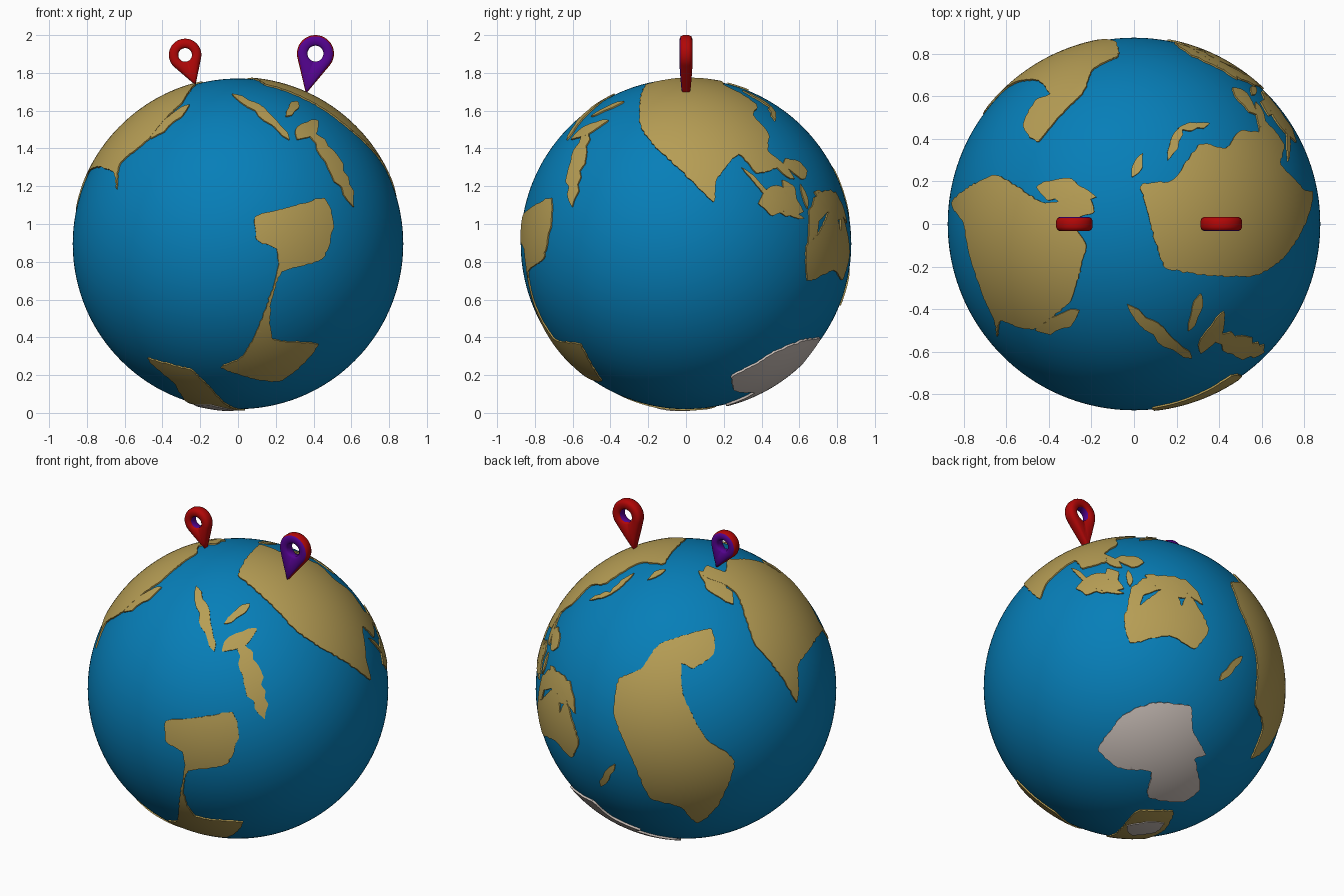
import bpy, bmesh, math, random
from mathutils import Vector
from mathutils.geometry import delaunay_2d_cdt

if "Cube" in bpy.data.objects:
    bpy.data.objects.remove(bpy.data.objects["Cube"])

random.seed(4)
CZ, SEA, LAND = 0.895, 0.875, 0.883
CENTRE = Vector((0, 0, CZ))


def material(name, rgb):
    m = bpy.data.materials.new(name)
    m.diffuse_color = (*rgb, 1)
    m.use_nodes = True
    m.node_tree.nodes["Principled BSDF"].inputs["Base Color"].default_value = m.diffuse_color
    return m


BLUE = material("ocean_blue", (0.002, 0.21, 0.48))
TAN = material("land_tan", (0.47, 0.34, 0.09))
ICE = material("ice_grey", (0.58, 0.51, 0.47))
RED = material("pin_red", (0.44, 0.002, 0.002))
PURPLE = material("pin_purple", (0.09, 0.001, 0.28))


def add_object(name, bm, mats, angle=40):
    me = bpy.data.meshes.new(name)
    bm.to_mesh(me)
    bm.free()
    for m in mats:
        me.materials.append(m)
    me.polygons.foreach_set("use_smooth", [True] * len(me.polygons))
    me.set_sharp_from_angle(angle=math.radians(angle))
    ob = bpy.data.objects.new(name, me)
    bpy.context.collection.objects.link(ob)


# Sketch planes: azimuth, elevation, centre and scale of the drawing a coast is traced in
PLANES = {
    "F": (0, 0, 238, 245, 189.5), "R": (90, 0, 686, 245, 189.5), "T": (0, 90, 1134, 224, 213),
    "A": (35, 25, 238, 687, 172), "B": (215, 25, 686, 687, 172), "C": (140, -30, 1136, 687, 172),
}


def on_sphere(plane, px, py):
    a, e, cx, cy, s = PLANES[plane]
    a, e = math.radians(a), math.radians(e)
    right = Vector((math.cos(a), math.sin(a), 0))
    ahead = Vector((-math.sin(a), math.cos(a), 0))
    up = ahead * math.sin(e) + Vector((0, 0, math.cos(e)))
    x, y = (px - cx) / s / LAND, (cy - py) / s / LAND
    return (right * x + up * y + right.cross(up) * math.sqrt(max(0.0, 1 - x * x - y * y))).normalized()


def spline(p0, p1, p2, p3, t):
    curve = p1 * 2 + (p2 - p0) * t + (p0 * 2 - p1 * 5 + p2 * 4 - p3) * t**2 + (p1 * 3 - p0 - p2 * 3 + p3) * t**3
    return (curve / 2).lerp(p1.lerp(p2, t), 0.5)


def land(name, *coast, mat=TAN, r=LAND, rag=0.005):
    """Raised plate on the globe; coast is a run of (plane, points) pieces."""
    pts = [on_sphere(pl, *p) for pl, ps in coast for p in ps]
    c = sum(pts, Vector()).normalized()
    u = c.orthogonal().normalized()
    v = c.cross(u)
    flat = []
    for p in pts:
        q = Vector((p.dot(u), p.dot(v)))
        flat.append(q.normalized() * math.acos(max(-1, min(1, p.dot(c)))))
    # curved, slightly ragged coast
    line, m = [], len(flat)
    for j in range(m):
        quad = [flat[(j + o) % m] for o in (-1, 0, 1, 2)]
        n = max(1, round((quad[2] - quad[1]).length / 0.02))
        for i in range(n):
            w = rag if i else 0
            line.append(spline(*quad, i / n) + Vector((random.uniform(-w, w), random.uniform(-w, w))))
    k = len(line)
    edges = [(i, (i + 1) % k) for i in range(k)]
    step = 0.035
    lo = [min(p[i] for p in line) for i in (0, 1)]
    hi = [max(p[i] for p in line) for i in (0, 1)]
    grid = [Vector((lo[0] + (i + 0.5 * (j % 2)) * step, lo[1] + j * step))
            for i in range(int((hi[0] - lo[0]) / step) + 1) for j in range(int((hi[1] - lo[1]) / step) + 1)]
    vs, _, fs, *_ = delaunay_2d_cdt(line + grid, edges, [], 1, 1e-5)
    bm = bmesh.new()
    bv = []
    for q in vs:
        a = max(q.length, 1e-9)
        d = c * math.cos(a) + (u * q.x + v * q.y) * (math.sin(a) / a)
        bv.append(bm.verts.new(d * r))
    for f in fs:
        bm.faces.new([bv[i] for i in f])
    bmesh.ops.delete(bm, geom=[w for w in bm.verts if not w.link_faces], context='VERTS')
    # coast wall down into the sea
    rim = [e for e in bm.edges if e.is_boundary]
    for w in bmesh.ops.extrude_edge_only(bm, edges=rim)["geom"]:
        if isinstance(w, bmesh.types.BMVert):
            w.co = w.co.normalized() * (SEA - 0.006)
    bmesh.ops.recalc_face_normals(bm, faces=bm.faces)
    if sum(f.normal.dot(f.calc_center_median()) * f.calc_area() for f in bm.faces) < 0:
        bmesh.ops.reverse_faces(bm, faces=bm.faces)
    bmesh.ops.translate(bm, verts=bm.verts, vec=CENTRE)
    add_object(name, bm, [mat])


def island(name, plane, start, end, width):
    """Slim ragged island from start to end."""
    a, b = Vector(start), Vector(end)
    across = (b - a).orthogonal().normalized() * width / 2
    n = max(3, round((b - a).length / 7))
    sides = [[a.lerp(b, i / n) + across * s * random.uniform(0.6, 1.3) * math.sin(math.pi * i / n) ** 0.5
              for i in range(1, n)] for s in (1, -1)]
    land(name, (plane, [a] + sides[0] + [b] + sides[1][::-1]), r=LAND - 0.0007, rag=0.002)


def pin(name, tip, head, R, hole, front_purple):
    """Map pin: teardrop ring with a round hole, one broad side purple."""
    tip, head = Vector((tip[0], 0, tip[1])), Vector((head[0], 0, head[1]))
    axis = tip - head
    d = axis.length
    axis.normalize()
    side = Vector((axis.z, 0, -axis.x))
    pt = math.acos(R / d)
    N, T, b = 64, 0.034, 0.02
    bm = bmesh.new()
    rings = []
    for i in range(N):
        a = 2 * math.pi * i / N
        phi = min(a, 2 * math.pi - a)
        ro = R if phi > pt else R / math.cos(pt - phi)
        t = T * (1 - 0.3 * max(0, ro - R) / (d - R))
        w = axis * math.cos(a) + side * math.sin(a)
        half = [(hole, t - b / 2), (hole + b / 2, t), (ro - b, t), (ro - b * .3, t - b * .3), (ro, t - b)]
        sec = [(q, -y) for q, y in half] + half[::-1]
        rings.append([bm.verts.new(head + w * q + Vector((0, y, 0))) for q, y in sec])
    n = len(rings[0])
    purple = {9, 0, 1, 2} if front_purple else {9, 8, 7, 6}
    for i in range(N):
        p, q = rings[i], rings[(i + 1) % N]
        for j in range(n):
            f = bm.faces.new((p[j], p[(j + 1) % n], q[(j + 1) % n], q[j]))
            f.material_index = int(j in purple)
    bmesh.ops.recalc_face_normals(bm, faces=bm.faces)
    add_object(name, bm, [RED, PURPLE], 60)


# Ocean ball
bm = bmesh.new()
bmesh.ops.create_icosphere(bm, subdivisions=6, radius=SEA)
bmesh.ops.translate(bm, verts=bm.verts, vec=CENTRE)
add_object("ocean", bm, [BLUE])

# Large lands
land("east_land",
     ("T", [(1172, 180), (1140, 187), (1165, 268), (1250, 277)]),
     ("R", [(655, 148), (690, 180), (714, 203), (717, 180), (739, 155), (757, 174), (778, 168), (768, 150)]),
     ("T", [(1240, 131), (1226, 148), (1200, 144)]))
land("west_land",
     ("B", [(703, 574), (735, 590), (755, 642), (797, 701), (799, 662)]),
     ("F", [(112, 172), (116, 190), (119, 165), (148, 140), (180, 105)]),
     ("T", [(1076, 285), (1086, 245), (1072, 220), (1094, 212)]))
land("back_land",
     ("B", [(711, 627), (714, 652), (694, 667), (681, 662), (684, 695), (705, 736), (735, 760), (718, 805),
            (698, 822), (680, 806), (650, 797), (635, 765), (614, 715), (618, 678), (640, 668), (660, 642)]))
land("front_land",
     ("F", [(255, 218), (278, 211), (325, 199), (334, 225), (323, 260), (282, 273), (271, 305), (273, 341),
            (319, 346), (280, 383), (221, 370), (243, 358), (263, 318), (278, 270), (277, 250), (257, 241)]))
land("south_east_land",
     ("C", [(1126, 614), (1145, 602), (1165, 588), (1178, 591), (1184, 605), (1191, 593), (1211, 628),
            (1197, 648), (1172, 635), (1132, 642)]))
land("ice_land",
     ("C", [(1100, 748), (1124, 715), (1155, 702), (1192, 705), (1195, 730), (1208, 754), (1197, 758),
            (1202, 788), (1185, 801), (1150, 796), (1153, 771), (1120, 767)]), mat=ICE, r=0.887)
land("bottom_land",
     ("F", [(147, 360), (190, 371), (212, 392)]),
     ("C", [(1130, 820), (1142, 810), (1175, 811), (1168, 828)]),
     ("F", [(175, 386)]))
land("bottom_ice", ("C", [(1129, 825), (1150, 821), (1166, 822), (1158, 831), (1134, 834)]), mat=ICE, r=0.888)

# Islands: sketch plane, two ends, width
island("front_chain", "A", (196, 584), (214, 650), 11)
island("front_peninsula_top", "A", (222, 650), (257, 627), 15)
island("front_peninsula", "A", (241, 640), (265, 718), 19)
island("front_hook", "A", (224, 622), (250, 602), 8)
island("west_chain", "F", (189, 105), (150, 139), 8)
island("west_north_cape", "T", (1036, 187), (1096, 197), 22)
island("north_island", "T", (1132, 177), (1143, 153), 9)
island("north_hook", "T", (1168, 160), (1182, 126), 9)
island("north_hook_end", "T", (1178, 128), (1210, 123), 8)
island("far_chain", "T", (1175, 42), (1262, 86), 8)
island("middle_chain", "T", (1233, 87), (1258, 114), 11)
island("near_chain", "T", (1262, 91), (1297, 142), 9)
island("long_island", "C", (1073, 567), (1102, 590), 6)
island("low_island", "C", (1098, 587), (1126, 592), 5)
island("round_island", "C", (1107, 577), (1121, 571), 14)
island("small_island", "C", (1130, 569), (1132, 585), 6)
island("wide_island", "C", (1147, 574), (1194, 596), 12)
island("upper_island", "C", (1100, 551), (1124, 566), 7)
island("twin_island", "C", (1245, 655), (1222, 680), 7)

# Map pins
pin("left_pin", (-0.225, 1.735), (-0.28, 1.895), 0.086, 0.036, False)
pin("right_pin", (0.36, 1.69), (0.41, 1.902), 0.098, 0.042, True)
